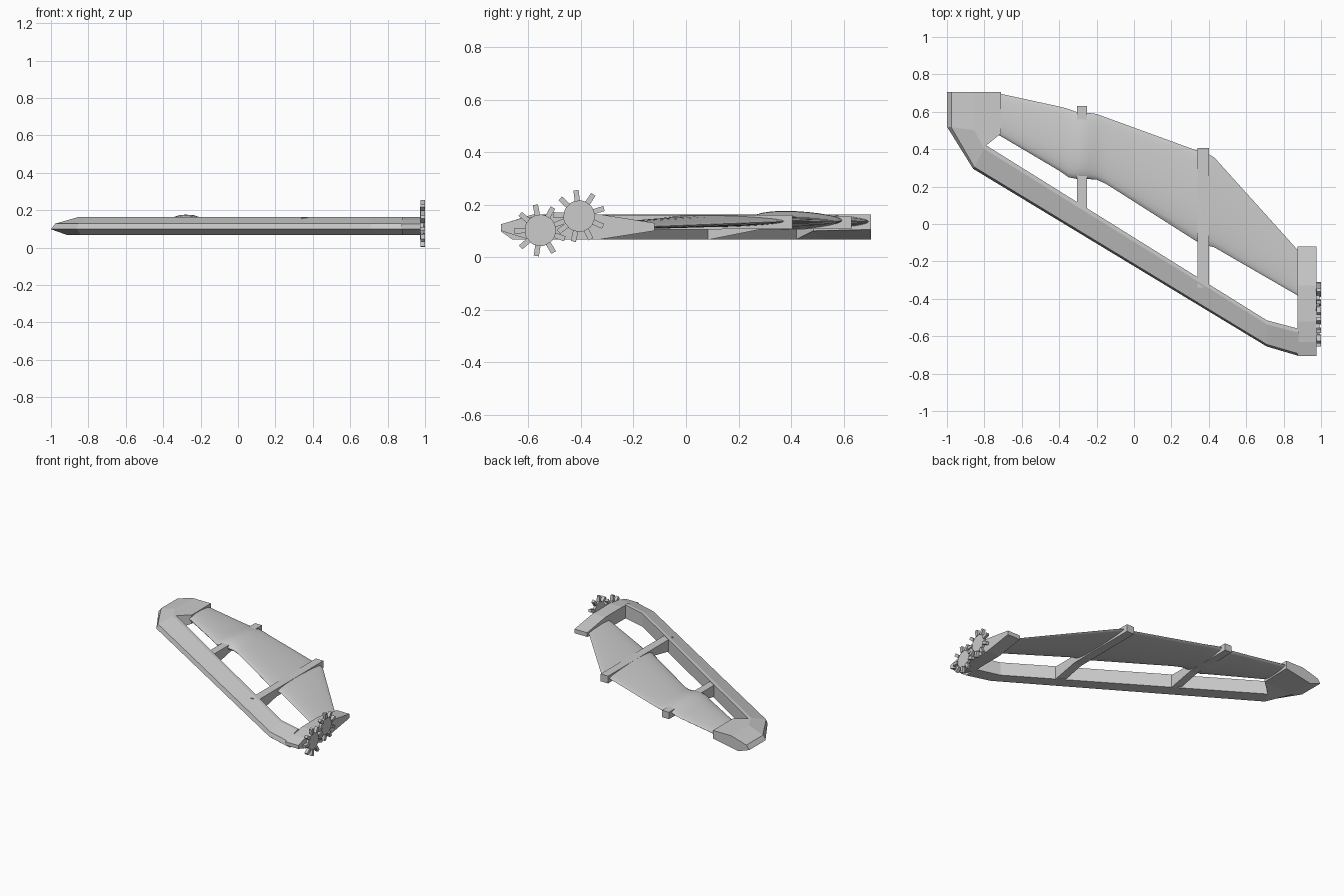
import bpy, bmesh, math
from mathutils import Matrix, Vector

if "Cube" in bpy.data.objects:
    bpy.data.objects.remove(bpy.data.objects["Cube"])


def finish(name, bm, smooth=False):
    bmesh.ops.recalc_face_normals(bm, faces=bm.faces)
    me = bpy.data.meshes.new(name)
    bm.to_mesh(me)
    bm.free()
    ob = bpy.data.objects.new(name, me)
    bpy.context.collection.objects.link(ob)
    if smooth:
        bpy.context.view_layer.objects.active = ob
        ob.select_set(True)
        bpy.ops.object.shade_smooth_by_angle(angle=math.radians(35))
        ob.select_set(False)
    return ob


def loft(name, rings, smooth=False):
    bm = bmesh.new()
    vr = [[bm.verts.new(p) for p in r] for r in rings]
    n = len(rings[0])
    for a, b in zip(vr, vr[1:]):
        for i in range(n):
            j = (i + 1) % n
            bm.faces.new((a[i], a[j], b[j], b[i]))
    bm.faces.new(vr[0])
    bm.faces.new(vr[-1])
    return finish(name, bm, smooth)


def extrude_x(name, x0, x1, profile):
    return loft(name, [[(x, y, z) for y, z in profile] for x in (x0, x1)])


# Leading beam: outer point, inner point, inner underside height
stations = [((-1, .705), (-.71, .705), .105),
            ((-1, .52), (-.71, .485), .10),
            ((-.86, .295), (-.79, .42), .067),
            ((.71, -.655), (.71, -.515), .067),
            ((.88, -.705), (.88, -.56), .067)]
rings = []
for o, i, zb in stations:
    o, i = Vector(o), Vector(i)
    a, b = o.lerp(i, .08), o.lerp(i, .3)
    t = o.lerp(i, .85 if zb < .07 else .5)
    rings.append([(o.x, o.y, .098), (a.x, a.y, .128), (t.x, t.y, .163),
                  (i.x, i.y, .163), (i.x, i.y, zb), (b.x, b.y, .067)])
loft("leading_beam", rings)

# Tip block and the two cross struts
extrude_x("tip_block", .875, .976,
          [(-.705, .10), (-.705, .125), (-.63, .147), (-.52, .163), (-.33, .163),
           (-.12, .13), (-.12, .10), (-.33, .067), (-.60, .067)])
for name, x0, x1, y0, y1, top in [("outer_strut", .34, .40, -.34, .405, .16),
                                  ("inner_strut", -.305, -.25, .07, .63, .157)]:
    extrude_x(name, x0, x1, [(y0, .067), (y0, top), (y1, top),
                             (y1, .107), (y0 + .21, .105), (y0 + .02, .067)])

# Wing skin: x, leading y, trailing y, mid height, thickness
sections = [(-.73, .48, .70, .135, .045), (-.40, .285, .628, .135, .042),
            (-.35, .25, .615, .137, .048), (-.31, .242, .60, .14, .066),
            (-.28, .24, .597, .14, .07), (-.24, .24, .594, .14, .066),
            (-.20, .237, .588, .137, .048), (-.15, .215, .57, .135, .042),
            (.33, -.09, .395, .137, .044), (.38, -.112, .385, .137, .046),
            (.43, -.125, .355, .135, .04), (.885, -.388, -.15, .116, .025)]
N = 24
rings = []
for x, y0, y1, zc, th in sections:
    ring = []
    for k in range(N):
        a = 2 * math.pi * k / N
        t = (1 - math.cos(a)) / 2
        h = th / 2 * math.sin(a) * (1.25 - .5 * t)
        ring.append((x, y0 + (y1 - y0) * t, zc + h))
    rings.append(ring)
loft("wing_skin", rings, True)


# Toothed wheels on the tip
def wheel(name, y, z, phase):
    bm = bmesh.new()
    m = Matrix.Translation((.983, y, z)) @ Matrix.Rotation(math.pi / 2, 4, 'Y')
    bmesh.ops.create_cone(bm, cap_ends=True, segments=32, radius1=.06,
                          radius2=.06, depth=.018, matrix=m)
    for k in range(9):
        a = math.radians(phase + 40 * k)
        t = (Matrix.Translation((.988, y, z)) @ Matrix.Rotation(a, 4, 'X')
             @ Matrix.Translation((0, .078, 0)) @ Matrix.Diagonal((.022, .042, .02, 1)))
        bmesh.ops.create_cube(bm, size=1, matrix=t)
    finish(name, bm, True)


wheel("front_wheel", -.555, .102, 101)
wheel("rear_wheel", -.407, .156, 97)
